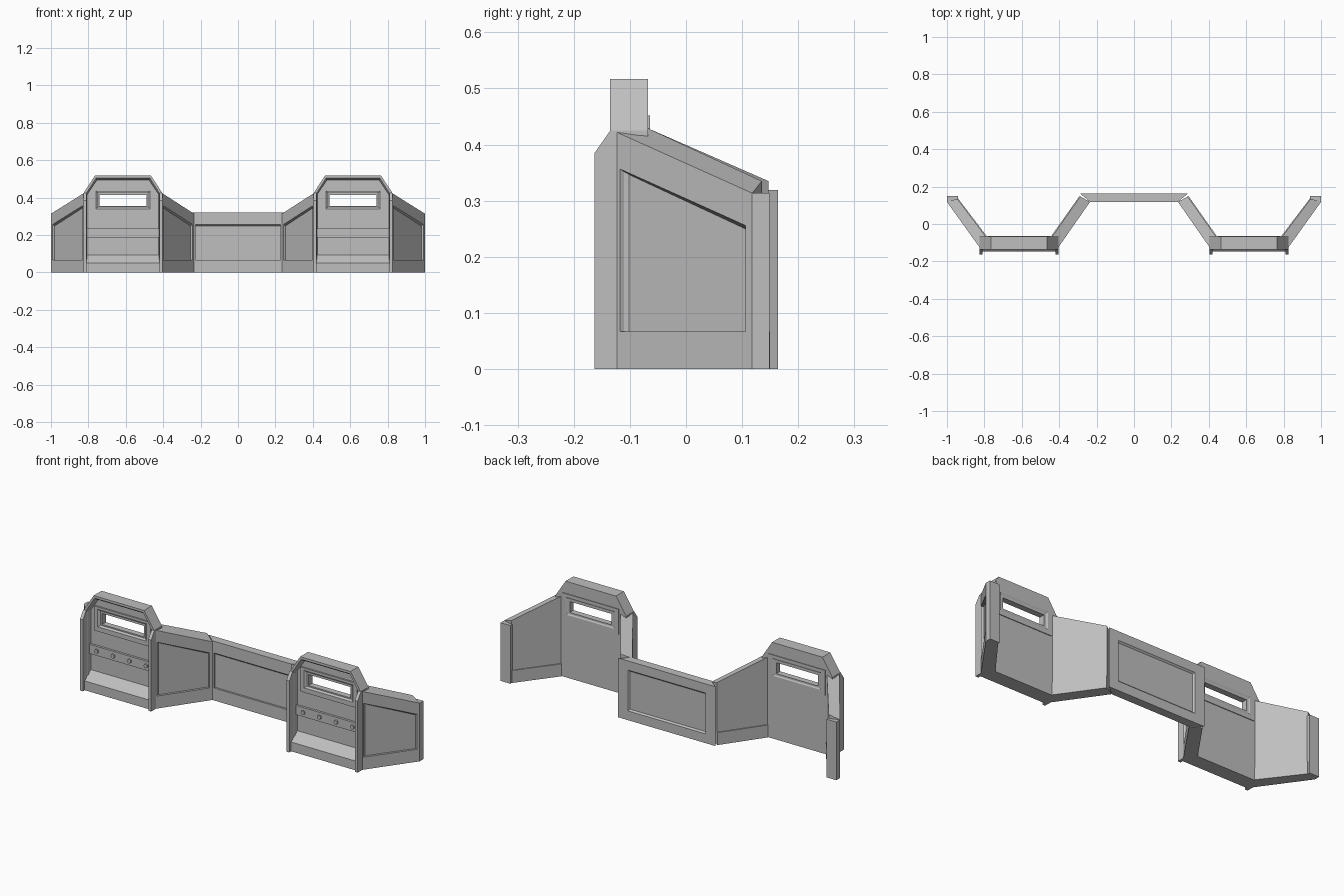
import bpy, bmesh
from mathutils import Vector

cube = bpy.data.objects.get("Cube")
if cube:
    bpy.data.objects.remove(cube, do_unlink=True)

grey = bpy.data.materials.new("concrete_grey")
grey.use_nodes = True
GREY = (0.52, 0.52, 0.52, 1)
grey.diffuse_color = GREY
grey.node_tree.nodes["Principled BSDF"].inputs["Base Color"].default_value = GREY


def loft(name, loops, ring=False):
    """Skin equal-length loops; close as a ring or cap both ends."""
    bm = bmesh.new()
    rows = [[bm.verts.new(p) for p in loop] for loop in loops]
    n = len(rows[0])
    pairs = list(zip(rows, rows[1:]))
    if ring:
        pairs.append((rows[-1], rows[0]))
    else:
        bm.faces.new(rows[0])
        bm.faces.new(rows[-1])
    for a, b in pairs:
        for i in range(n):
            j = (i + 1) % n
            bm.faces.new((a[i], a[j], b[j], b[i]))
    bmesh.ops.recalc_face_normals(bm, faces=bm.faces)
    mesh = bpy.data.meshes.new(name)
    bm.to_mesh(mesh)
    bm.free()
    mesh.materials.append(grey)
    obj = bpy.data.objects.new(name, mesh)
    bpy.context.collection.objects.link(obj)
    return obj


def slab(name, plan, bottoms, tops):
    """Upright block from four plan points with a height at each corner."""
    loft(name, [[(x, y, z) for (x, y), z in zip(plan, zs)] for zs in (bottoms, tops)])


def box(name, x0, x1, y0, y1, z0, z1):
    slab(name, [(x0, y0), (x1, y0), (x1, y1), (x0, y1)], [z0] * 4, [z1] * 4)


def profile(name, x0, x1, points):
    """Side profile (y, z) pushed along x."""
    loft(name, [[(x, y, z) for y, z in points] for x in (x0, x1)])


def rect(cx, y, half, z0, z1):
    return [(cx - half, y, z0), (cx + half, y, z0), (cx + half, y, z1), (cx - half, y, z1)]


def gable(cx, y, half, z0, shoulder, top_half, top):
    pts = [(-half, z0), (half, z0), (half, shoulder),
           (top_half, top), (-top_half, top), (-half, shoulder)]
    return [(cx + x, y, z) for x, z in pts]


LIP = 0.01      # recess depth of the wall panels
BASE = 0.067    # skirting height
BAND = 0.067    # coping height


def angled_wall(name, front, rear, rear_low, side):
    """Sloping wall with coping, skirting and end posts around a sunk panel."""
    f0, f1, r0, r1 = [Vector((x * side, y)) for x, y in front + rear]
    thick = 0.048

    def pt(s, d):
        return tuple(f0.lerp(f1, s).lerp(r0.lerp(r1, s), d / thick))

    def top(s, d):
        zf = 0.3135 + (0.425 - 0.3135) * s
        zr = rear_low + (0.43 - rear_low) * s
        return zf + (zr - zf) * d / thick

    def part(label, s0, s1, d0, d1, low, high):
        sd = [(s0, d0), (s1, d0), (s1, d1), (s0, d1)]
        slab(name + label, [pt(*c) for c in sd],
             [low(*c) for c in sd], [high(*c) for c in sd])

    def floor(s, d):
        return 0

    def band_low(s, d):
        return top(s, 0) - BAND + 0.004 - 0.8 * d

    part("_panel", 0, 1, LIP, thick, floor, top)
    part("_coping", 0, 1, 0, LIP, band_low, top)
    part("_skirting", 0, 1, 0, thick + 0.004, floor, lambda s, d: BASE)
    part("_end_post", 0, 0.05, 0, LIP, floor, top)
    part("_tower_post", 0.95, 1, 0, LIP, floor, top)


def tower(name, cx):
    # Gabled shell: outer frame, recessed face and window opening in one skin
    hole = [gable(cx, y, 0.125, 0.355, 0.385, 0.125, 0.414) for y in (-0.1, -0.068)]
    loft(name + "_shell", [
        gable(cx, -0.068, 0.21, 0, 0.425, 0.15, 0.517),
        gable(cx, -0.135, 0.21, 0, 0.425, 0.15, 0.517),
        gable(cx, -0.135, 0.197, 0.012, 0.42, 0.144, 0.504),
        gable(cx, -0.122, 0.192, 0.02, 0.416, 0.139, 0.494),
        gable(cx, -0.1, 0.192, 0.02, 0.416, 0.139, 0.494),
    ] + hole, ring=True)
    # Window surrounds, front and back
    for label, wall, face, top in (("front", -0.1, -0.108, 0.447), ("back", -0.068, -0.064, 0.452)):
        inner = wall + (0.006 if label == "front" else -0.006)
        loft(f"{name}_{label}_window_frame", [
            rect(cx, wall, 0.168, 0.315, top),
            rect(cx, face, 0.168, 0.315, top),
            rect(cx, face, 0.145, 0.34, 0.436),
            rect(cx, inner, 0.125, 0.355, 0.414)], ring=True)
    # Side cheeks
    for s in (-1, 1):
        profile(name + "_cheek", cx + s * 0.195, cx + s * 0.212,
                [(-0.163, 0), (-0.163, 0.385), (-0.135, 0.425), (-0.08, 0.425), (-0.08, 0)])
    # Sloped foot and bolted bar
    profile(name + "_foot", cx - 0.198, cx + 0.198,
            [(-0.08, 0), (-0.147, 0), (-0.147, 0.05), (-0.1, 0.094), (-0.08, 0.094)])
    box(name + "_bar", cx - 0.196, cx + 0.196, -0.112, -0.09, 0.185, 0.235)
    for i in range(4):
        bpy.ops.mesh.primitive_cylinder_add(
            vertices=8, radius=0.011, depth=0.014,
            location=(cx - 0.147 + i * 0.098, -0.113, 0.21), rotation=(1.5708, 0, 0))
        bolt = bpy.context.object
        bolt.name = name + "_bolt"
        bolt.data.materials.append(grey)


# Centre wall with a sunk panel on the back
loft("centre_wall", [
    rect(0, 0.118 + LIP, 0.246, 0, 0.319),
    rect(0, 0.164, 0.29, 0, 0.319),
    rect(0, 0.164, 0.232, 0.05, 0.27),
    rect(0, 0.156, 0.224, 0.058, 0.262)])
front_y, panel_y = 0.118, 0.118 + LIP
slab("centre_coping", [(-0.235, front_y), (0.235, front_y), (0.246, panel_y), (-0.246, panel_y)],
     [0.256, 0.256, 0.247, 0.247], [0.319] * 4)
box("centre_skirting", -0.235, 0.235, front_y, panel_y, 0, BASE)

for side, label in ((1, "left"), (-1, "right")):
    box(label + "_centre_post", side * 0.235, side * 0.226, front_y, panel_y, 0, 0.3)
    tower(label + "_tower", side * 0.615)
    angled_wall(label + "_inner_wall", [(0.235, 0.118), (0.408, -0.13)],
                [(0.287, 0.147), (0.44, -0.07)], 0.335, side)
    angled_wall(label + "_outer_wall", [(1, 0.118), (0.822, -0.13)],
                [(0.945, 0.135), (0.79, -0.07)], 0.335, side)
    # Free end post
    box(label + "_end_post", side * 0.942, side * 1.0, 0.118, 0.149, 0, 0.3135)
